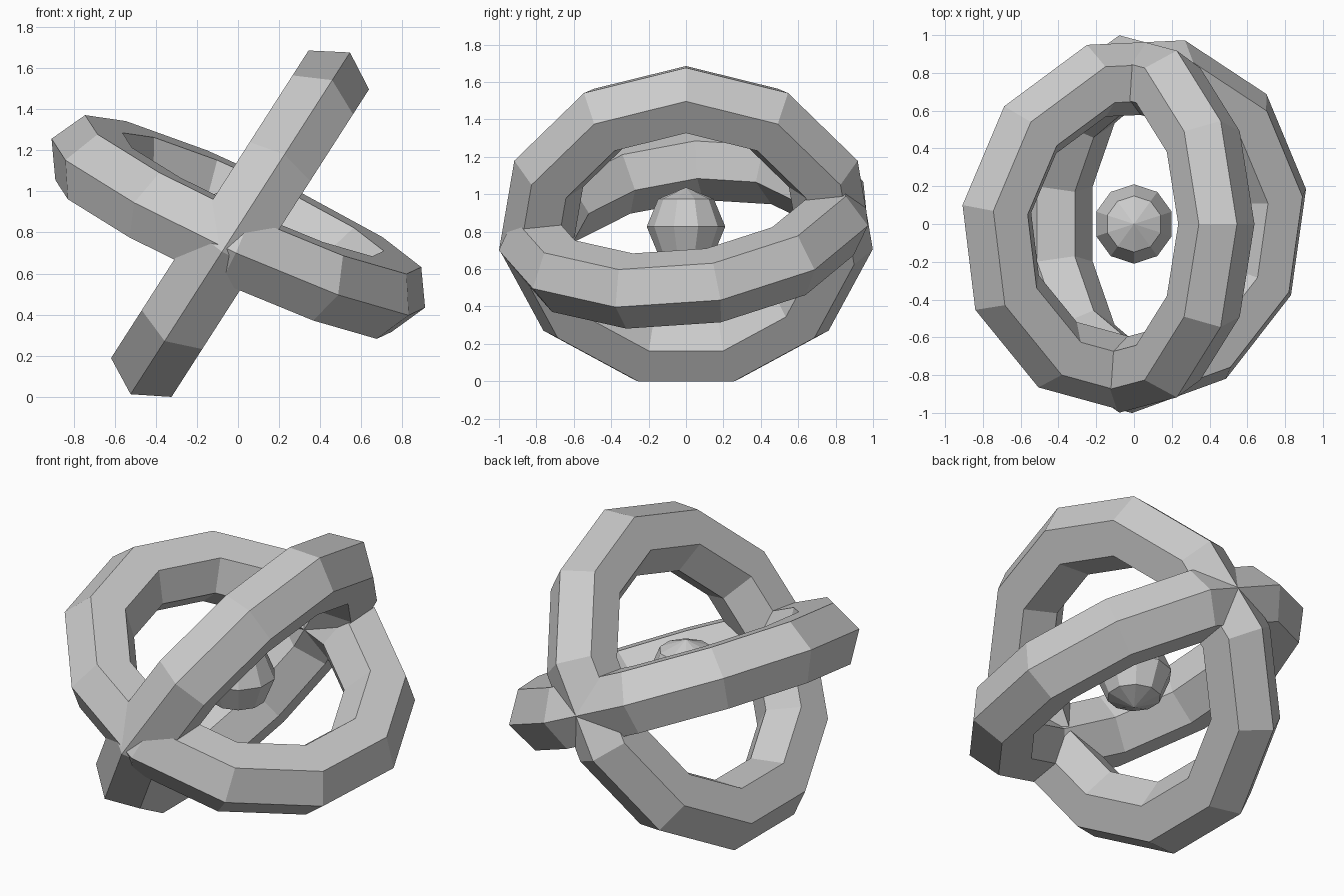
import bpy

if "Cube" in bpy.data.objects:
    bpy.data.objects.remove(bpy.data.objects["Cube"])

CENTRE = (0, 0, 0.827)

# Single plain grey for every part
grey = bpy.data.materials.new("light_grey")
grey.diffuse_color = (0.6, 0.6, 0.6, 1)
grey.use_nodes = True
grey.node_tree.nodes["Principled BSDF"].inputs["Base Color"].default_value = grey.diffuse_color


def finish(name):
    obj = bpy.context.object
    obj.name = name
    obj.data.materials.clear()
    obj.data.materials.append(grey)
    bpy.ops.object.shade_flat()
    return obj


def ring(name, rotation):
    bpy.ops.mesh.primitive_torus_add(
        major_segments=11, minor_segments=6,
        major_radius=0.807, minor_radius=0.202,
        location=CENTRE, rotation=rotation)
    return finish(name)


# Two crossed faceted rings
ring("steep_ring", (0, -1.0, 0))
ring("shallow_ring", (0.2, 0.4, 0.2))

# Small faceted ball at the middle
bpy.ops.mesh.primitive_uv_sphere_add(
    segments=10, ring_count=4, radius=0.21, location=CENTRE)
finish("core_ball")
